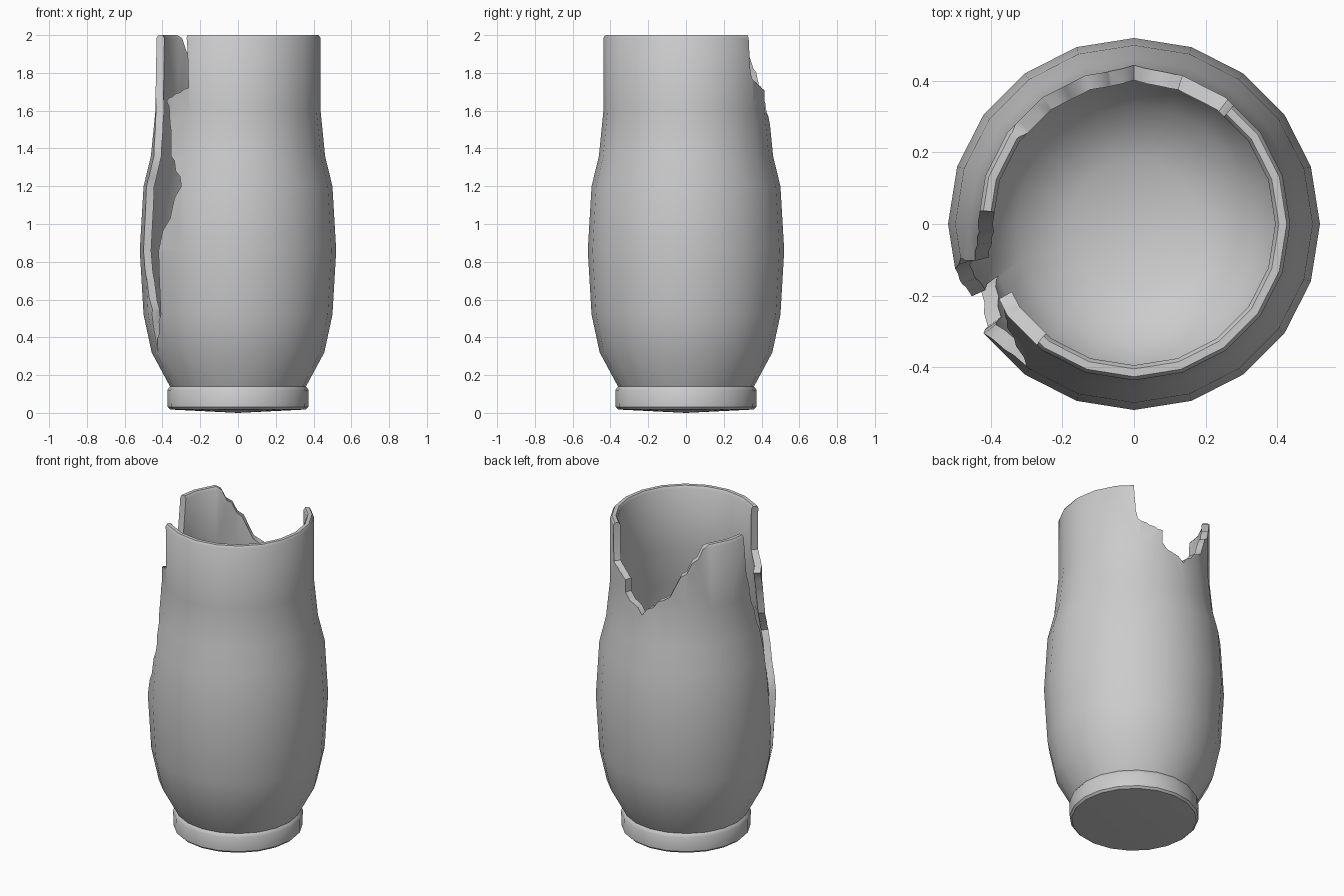
import bpy, bmesh
from math import cos, sin, radians, ceil

if "Cube" in bpy.data.objects:
    bpy.data.objects.remove(bpy.data.objects["Cube"])

SIDES = 20


def new_object(name, bm):
    bmesh.ops.recalc_face_normals(bm, faces=bm.faces)
    mesh = bpy.data.meshes.new(name)
    bm.to_mesh(mesh)
    bm.free()
    obj = bpy.data.objects.new(name, mesh)
    bpy.context.collection.objects.link(obj)
    return obj


def polar(r, deg, z):
    return (r * cos(radians(deg)), r * sin(radians(deg)), z)


def lathe(name, profile):
    """Spin a profile whose first and last points lie on the axis."""
    bm = bmesh.new()
    rings = []
    for r, z in profile:
        if r == 0:
            rings.append([bm.verts.new((0, 0, z))] * SIDES)
        else:
            rings.append([bm.verts.new(polar(r, i * 360 / SIDES, z)) for i in range(SIDES)])
    for a, b in zip(rings, rings[1:]):
        for i in range(SIDES):
            j = (i + 1) % SIDES
            bm.faces.new(list(dict.fromkeys((a[i], a[j], b[j], b[i]))))
    return new_object(name, bm)


def break_cutter(name, outline):
    """Radial wedge from an (angle, height) outline of a missing piece."""
    points = []
    for (a0, z0), (a1, z1) in zip(outline, outline[1:] + outline[:1]):
        n = max(1, ceil(abs(a1 - a0) / 9))
        points += [(a0 + (a1 - a0) * k / n, z0 + (z1 - z0) * k / n) for k in range(n)]
    bm = bmesh.new()
    inner = [bm.verts.new(polar(0.27, a, z)) for a, z in points]
    outer = [bm.verts.new(polar(0.9, a, z)) for a, z in points]
    bm.faces.new(inner)
    bm.faces.new(outer)
    for i in range(len(points)):
        j = (i + 1) % len(points)
        bm.faces.new((inner[i], inner[j], outer[j], outer[i]))
    bmesh.ops.triangulate(bm, faces=bm.faces)
    obj = new_object(name, bm)
    obj.hide_render = True
    return obj


# Hollow vase: foot, belly, neck, rim, then down the inside
vase = lathe("broken_vase", [
    (0, 0.0), (0.36, 0.018), (0.372, 0.03), (0.374, 0.12), (0.366, 0.132), (0.36, 0.14),
    (0.457, 0.32), (0.5, 0.52), (0.52, 0.86), (0.5, 1.2), (0.461, 1.36), (0.437, 1.6),
    (0.437, 1.985), (0.427, 2.0), (0.405, 2.0), (0.395, 1.985),
    (0.395, 1.6), (0.42, 1.36), (0.457, 1.2), (0.478, 0.86), (0.459, 0.54),
    (0.418, 0.34), (0.33, 0.17), (0.18, 0.1), (0, 0.08)])

# Missing pieces: notch at the back, long crack at the left front
back_notch = break_cutter("back_notch_cutter", [
    (50, 2.2), (50, 1.98), (53, 1.77), (72, 1.71), (72, 1.63),
    (90, 1.53), (108, 1.65), (143, 2.0), (150, 2.2)])
side_crack = break_cutter("side_crack_cutter", [
    (175, 2.2), (175, 2.0), (182, 1.65), (193, 1.36), (191, 1.2), (194, 0.86),
    (204, 0.55), (201, 0.32), (215, 0.52), (216, 0.86), (233, 1.2),
    (219, 1.36), (215, 1.55), (209, 1.65), (233, 1.72), (231, 2.0), (231, 2.2)])

bpy.context.view_layer.objects.active = vase
vase.select_set(True)
for cutter in (back_notch, side_crack):
    mod = vase.modifiers.new("break", 'BOOLEAN')
    mod.operation = 'DIFFERENCE'
    mod.solver = 'EXACT'
    mod.object = cutter
    bpy.ops.object.modifier_apply(modifier=mod.name)
for cutter in (back_notch, side_crack):
    bpy.data.objects.remove(cutter)

bpy.ops.object.shade_smooth_by_angle(angle=radians(40))
